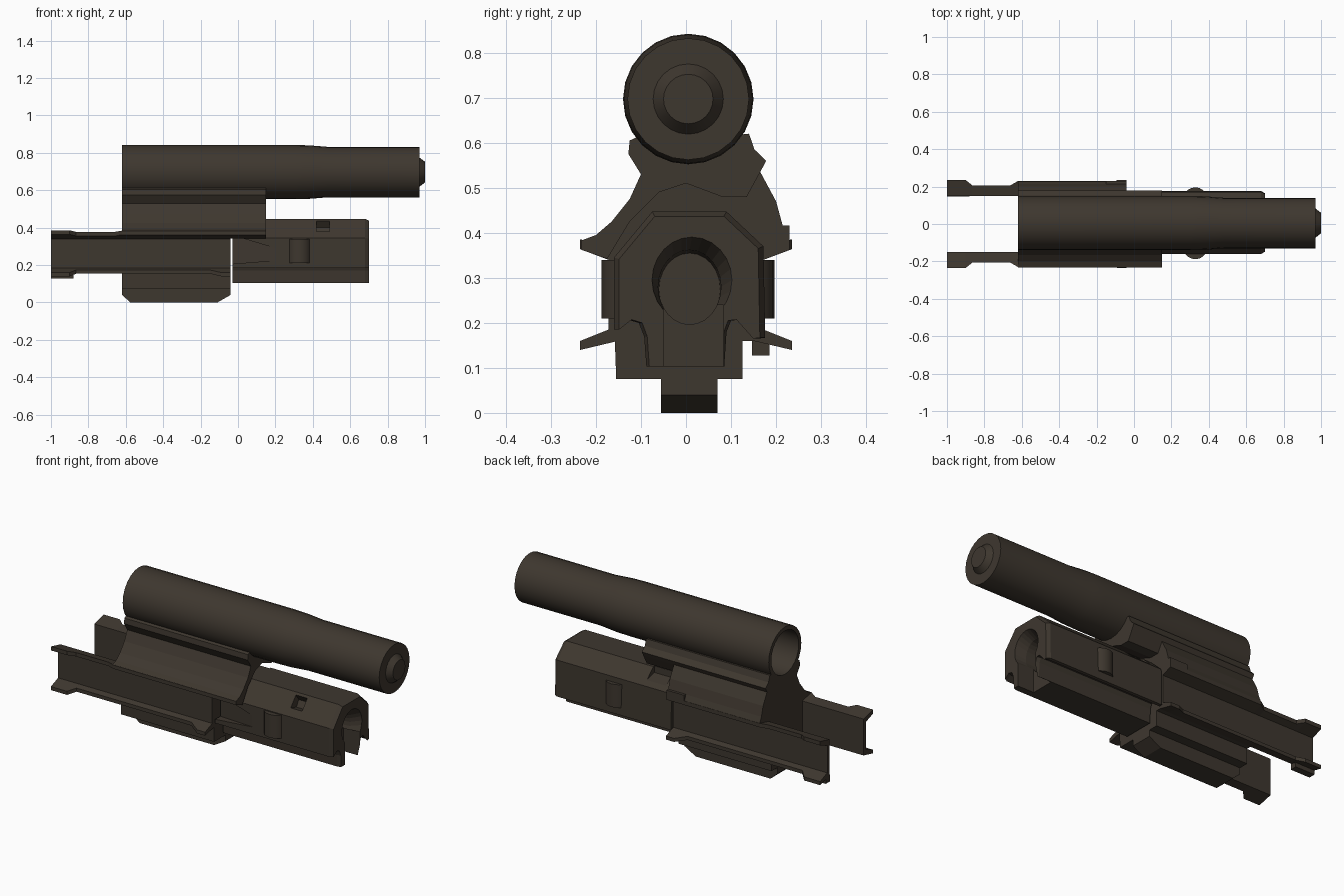
import bpy, bmesh, math

if "Cube" in bpy.data.objects:
    bpy.data.objects.remove(bpy.data.objects["Cube"], do_unlink=True)

steel = bpy.data.materials.new("dark_brown_steel")
steel.use_nodes = True
COLOUR = (0.048, 0.038, 0.028, 1)
steel.diffuse_color = COLOUR
steel.node_tree.nodes["Principled BSDF"].inputs["Base Color"].default_value = COLOUR


def finish(name, bm):
    bmesh.ops.recalc_face_normals(bm, faces=bm.faces)
    mesh = bpy.data.meshes.new(name)
    bm.to_mesh(mesh)
    bm.free()
    mesh.materials.append(steel)
    ob = bpy.data.objects.new(name, mesh)
    bpy.context.scene.collection.objects.link(ob)
    return ob


def loft(name, sections):
    """Solid through (x, [(y, z), ...]) cross-sections."""
    bm = bmesh.new()
    rings = [[bm.verts.new((x, y, z)) for y, z in prof] for x, prof in sections]
    n = len(rings[0])
    for a, b in zip(rings, rings[1:]):
        for i in range(n):
            j = (i + 1) % n
            bm.faces.new((a[i], a[j], b[j], b[i]))
    bm.faces.new(rings[0])
    bm.faces.new(rings[-1])
    return finish(name, bm)


def prism(name, x0, x1, prof):
    return loft(name, [(x0, prof), (x1, prof)])


def rect(y0, y1, z0, z1):
    return [(y0, z0), (y1, z0), (y1, z1), (y0, z1)]


def circle(cy, cz, ry, rz, n=24):
    return [(cy + ry * math.cos(math.tau * i / n), cz + rz * math.sin(math.tau * i / n))
            for i in range(n)]


def cut(target, cutter):
    mod = target.modifiers.new(cutter.name, 'BOOLEAN')
    mod.operation, mod.object, mod.solver = 'DIFFERENCE', cutter, 'EXACT'
    cutter.hide_render = True
    cutter.hide_viewport = True
    cutter.display_type = 'WIRE'


def smooth(ob):
    bpy.ops.object.select_all(action='DESELECT')
    ob.select_set(True)
    bpy.context.view_layer.objects.active = ob
    bpy.ops.object.shade_smooth_by_angle(angle=math.radians(32))


# Long tube: closed stepped nose, hollow open rear
TY, TZ = 0.005, 0.697
tube_steps = [(-0.25, 0.122), (-0.62, 0.122), (-0.62, 0.145), (0.3, 0.145), (0.38, 0.143),
              (0.48, 0.135), (0.97, 0.135), (0.97, 0.078), (1.0, 0.055)]
smooth(loft("tube", [(x, circle(TY, TZ, r, r)) for x, r in tube_steps]))

# Saddle under the tube, with concave side and flared wings
arc = [(TY + 0.138 * math.cos(math.radians(a)), TZ + 0.138 * math.sin(math.radians(a)))
       for a in range(325, 210, -12)]
left_flank = [(-0.125, 0.605), (-0.128, 0.575), (-0.10, 0.53), (-0.125, 0.475),
              (-0.165, 0.425), (-0.2, 0.395), (-0.232, 0.383), (-0.232, 0.362), (-0.175, 0.342)]
right_top = [(0.165, 0.535), (0.178, 0.56), (0.152, 0.585), (0.14, 0.62)]
prism("saddle", -0.62, -0.04, left_flank + [
    (0.17, 0.34), (0.228, 0.362), (0.228, 0.385), (0.215, 0.415), (0.2, 0.47)] + right_top + arc)
prism("saddle_overhang", -0.04, 0.15, left_flank + [
    (-0.125, 0.425), (-0.06, 0.49), (0.0, 0.51), (0.08, 0.48), (0.135, 0.48)] + right_top + arc)
prism("wing_tab", -0.15, -0.04, rect(0.212, 0.23, 0.365, 0.416))

# Carrier body and lower keel
prism("carrier_body", -0.62, -0.04, [(-0.155, 0.075), (0.125, 0.075), (0.125, 0.16),
                                     (0.155, 0.16), (0.165, 0.36), (-0.165, 0.36)])
loft("keel", [(x, rect(-0.055, 0.07, z, 0.08))
              for x, z in ((-0.62, 0.04), (-0.575, 0.0), (-0.11, 0.0), (-0.04, 0.04))])

# Channel-shaped side rails; flange widths vary along the length
flanges = [(-1.0, 0.235, 0.235), (-0.9, 0.235, 0.235), (-0.865, 0.207, 0.2), (-0.66, 0.207, 0.2),
           (-0.62, 0.23, 0.2), (-0.15, 0.23, 0.2), (-0.09, 0.23, 0.235), (-0.04, 0.23, 0.235)]


def rail_profile(side, top, low):
    tip = 0.185 - 0.4 * (low - 0.172)
    ridge = 0.36 + 0.3 * (top - 0.15)
    pts = [(0.15, 0.16), (0.15, 0.365), (top, ridge), (top, ridge - 0.022), (0.172, 0.34),
           (0.172, 0.185), (low, tip), (low, tip - 0.02)]
    return [(side * y, z) for y, z in pts]


for side, label in ((1, "left"), (-1, "right")):
    loft(label + "_rail", [(x, rail_profile(side, t, b)) for x, t, b in flanges])
prism("rail_foot", -1.0, -0.88, rect(0.147, 0.185, 0.128, 0.165))

# Front bolt: chamfered housing with grooves either side of its foot
bolt_profile = [(-0.088, 0.103), (0.085, 0.103), (0.09, 0.18), (0.1, 0.205), (0.12, 0.207),
                (0.16, 0.165), (0.176, 0.167), (0.172, 0.37), (0.09, 0.447), (-0.075, 0.447),
                (-0.16, 0.345), (-0.16, 0.185), (-0.13, 0.207), (-0.105, 0.2), (-0.093, 0.17)]


def shrunk(k):
    return [(0.005 + (y - 0.005) * k, z if z < 0.3 else 0.3 + (z - 0.3) * k)
            for y, z in bolt_profile]


bolt = loft("bolt", [(-0.03, bolt_profile), (0.68, bolt_profile), (0.7, shrunk(0.93))])
cut(bolt, loft("bore_cutter", [(0.57, circle(0.008, 0.275, 0.068, 0.08)),
                               (0.64, circle(0.008, 0.28, 0.07, 0.082)),
                               (0.72, circle(0.015, 0.3, 0.095, 0.1))]))
cut(bolt, prism("slot_cutter", 0.6, 0.72, rect(-0.05, 0.083, 0.05, 0.24)))
cut(bolt, prism("edge_notch_cutter", 0.42, 0.49, [(-0.2, 0.4), (-0.08, 0.365),
                                                  (-0.06, 0.4), (-0.13, 0.5)]))
cut(bolt, loft("side_ramp_cutter", [(-0.05, rect(-0.2, -0.11, 0.205, 0.365)),
                                    (0.2, rect(-0.2, -0.158, 0.225, 0.29))]))
cut(bolt, prism("top_relief_cutter", 0.02, 0.14, [(0.08, 0.41), (0.2, 0.38),
                                                  (0.2, 0.5), (0.08, 0.5)]))

# Rounded lugs on both flanks of the bolt
for y, label in ((0.13, "left"), (-0.122, "right")):
    bm = bmesh.new()
    bmesh.ops.create_cone(bm, cap_ends=True, segments=20, radius1=0.066, radius2=0.066, depth=0.13)
    bmesh.ops.translate(bm, verts=bm.verts, vec=(0.328, y, 0.275))
    smooth(finish(label + "_lug", bm))
